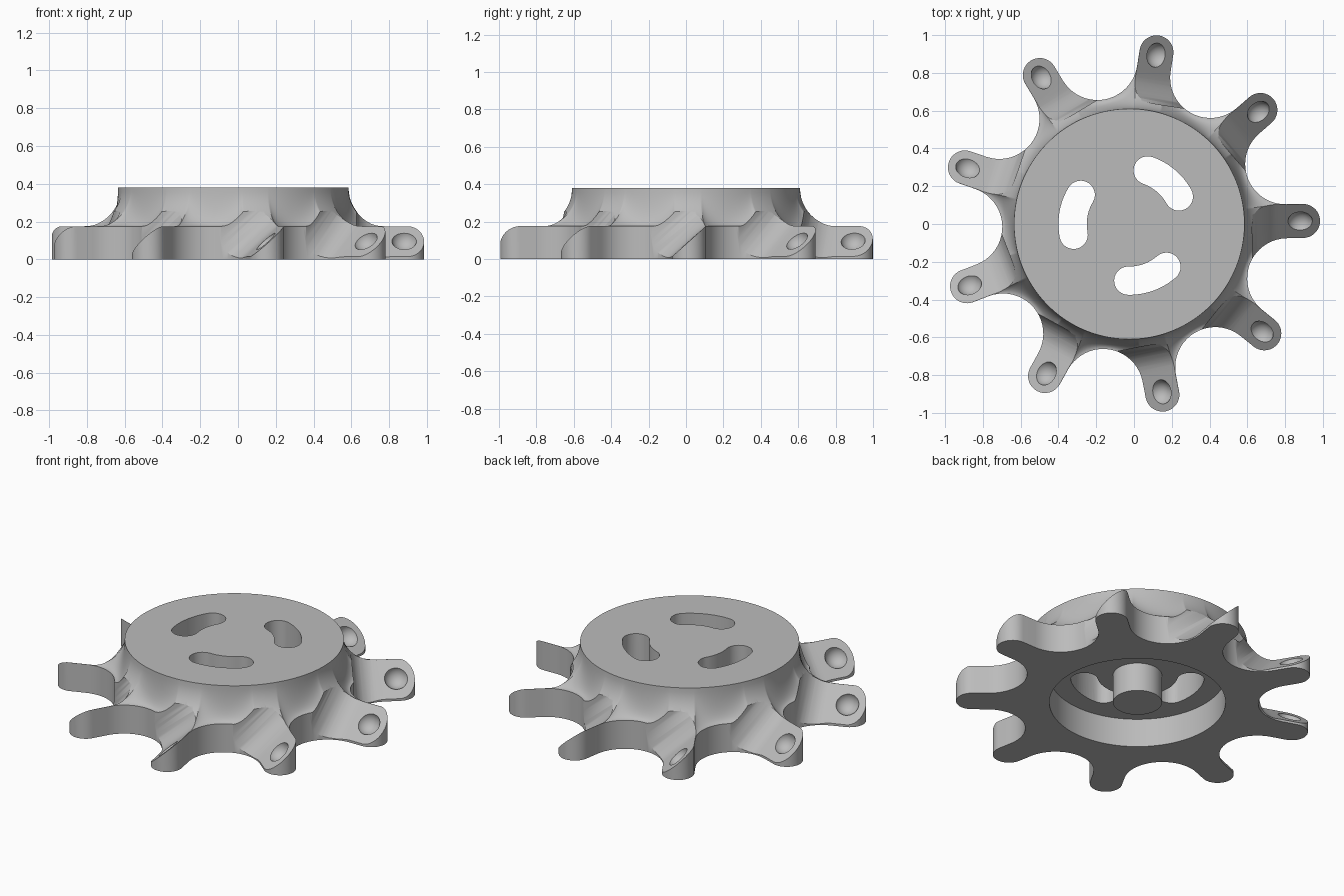
import bpy, bmesh
from math import sin, cos, radians, atan2, hypot, pi
from mathutils import Matrix, Vector

if "Cube" in bpy.data.objects:
    bpy.data.objects.remove(bpy.data.objects["Cube"])

TEETH = 9
STEP = 2 * pi / TEETH
START = radians(1)
CENTRE = Vector((-0.025, 0, 0))
LOBE_R, LOBE_W = 0.92, 0.09          # tooth tip centre and half width
GAP_R = 0.885                        # centre of the round gaps
GAP_W = GAP_R * sin(STEP / 2) - LOBE_W
HUB_R, PLATE_Z, TOP_Z = 0.61, 0.175, 0.38
FLARE_R = 0.81
RECESS_R, BOSS_R = 0.49, 0.136

metal = bpy.data.materials.new("grey")
metal.use_nodes = True
metal.diffuse_color = (0.5, 0.5, 0.5, 1)
metal.node_tree.nodes["Principled BSDF"].inputs["Base Color"].default_value = (0.5, 0.5, 0.5, 1)


def make_object(name, bm):
    bmesh.ops.recalc_face_normals(bm, faces=bm.faces)
    mesh = bpy.data.meshes.new(name)
    bm.to_mesh(mesh)
    bm.free()
    mesh.materials.append(metal)
    obj = bpy.data.objects.new(name, mesh)
    bpy.context.collection.objects.link(obj)
    return obj


def extrude_profile(bm, points, offset, matrix):
    """Closed prism from a loop of points."""
    a = [bm.verts.new(matrix @ Vector(p)) for p in points]
    b = [bm.verts.new(matrix @ (Vector(p) + offset)) for p in points]
    bm.faces.new(a)
    bm.faces.new(b)
    for i in range(len(a)):
        j = (i + 1) % len(a)
        bm.faces.new((a[i], a[j], b[j], b[i]))


def arc(cx, cy, r, start, end, n):
    return [(cx + r * cos(radians(start + (end - start) * i / n)),
             cy + r * sin(radians(start + (end - start) * i / n))) for i in range(n + 1)]


# Outline of rounded teeth and round gaps, as (angle, radius)
one_tooth = arc(LOBE_R, 0, LOBE_W, -90, 90, 18)
one_tooth += arc(GAP_R * cos(STEP / 2), GAP_R * sin(STEP / 2), GAP_W, 270, 130, 20)
outline = [(atan2(y, x) + START + k * STEP, hypot(x, y))
           for k in range(TEETH) for x, y in one_tooth]

# Wheel body: boss, recess, toothed plate, flare and hub lofted as rings
bm = bmesh.new()


def ring(radius, z):
    return [bm.verts.new((radius(r) * cos(a), radius(r) * sin(a), z)) for a, r in outline]


def flare(s):
    return lambda r: HUB_R + (min(r - 0.002, FLARE_R) - HUB_R) * s


rings = [ring(lambda r: BOSS_R, 0), ring(lambda r: BOSS_R, PLATE_Z),
         ring(lambda r: RECESS_R, PLATE_Z), ring(lambda r: RECESS_R, 0),
         ring(lambda r: r, 0), ring(lambda r: r, PLATE_Z)]
for i in range(13):
    t = i / 12 * pi / 2
    rings.append(ring(flare(1 - sin(t)), PLATE_Z + (TOP_Z - PLATE_Z) * (1 - cos(t))))
for low, high in zip(rings, rings[1:]):
    for i in range(len(low)):
        j = (i + 1) % len(low)
        bm.faces.new((low[i], low[j], high[j], high[i]))
bm.faces.new(rings[0])
bm.faces.new(rings[-1])
bmesh.ops.remove_doubles(bm, verts=bm.verts, dist=0.0002)
wheel = make_object("toothed_wheel", bm)

# Cutters: sloped tooth face with a rounded inner end, and a round dimple on it
slopes, dimples = bmesh.new(), bmesh.new()
tilt = radians(42)
profile = [(1.2, 0, 0)] + [(x, 0, z) for x, z in arc(0.79, 0.14, 0.14, 270, 180, 12)]
profile += [(0.65, 0, 0.5), (1.2, 0, 0.5)]
for k in range(TEETH):
    turn = Matrix.Rotation(START + k * STEP, 4, 'Z')
    face = turn @ Matrix.Translation((0, 0, 0.095)) @ Matrix.Rotation(tilt, 4, 'X')
    low_end = [Vector(p) - Vector((0, 0.2, 0)) for p in profile]
    extrude_profile(slopes, low_end, Vector((0, 0.45, 0)), face)
    bmesh.ops.create_uvsphere(dimples, u_segments=32, v_segments=16, radius=0.068,
                              matrix=face @ Matrix.Translation((0.905, 0, 0.02)))

# Cutters: three curved slots through the hub
slots = bmesh.new()
for k in range(3):
    loop = arc(0, 0, 0.375, -21, 21, 12)
    loop += arc(0.3 * cos(radians(21)), 0.3 * sin(radians(21)), 0.075, 21, 201, 14)[1:]
    loop += arc(0, 0, 0.225, 21, -21, 12)[1:]
    loop += arc(0.3 * cos(radians(21)), -0.3 * sin(radians(21)), 0.075, 159, 339, 14)[1:-1]
    extrude_profile(slots, [(x, y, 0.1) for x, y in loop], Vector((0, 0, 0.5)),
                    Matrix.Rotation(radians(50 + 120 * k), 4, 'Z'))

cutters = [make_object(n, b) for n, b in
           (("slope_cutter", slopes), ("dimple_cutter", dimples), ("slot_cutter", slots))]
for cutter in cutters:
    cutter.hide_render = True
    mod = wheel.modifiers.new(cutter.name, 'BOOLEAN')
    mod.operation = 'DIFFERENCE'
    mod.solver = 'EXACT'
    mod.object = cutter

# Bake the cuts and drop the cutters
bpy.context.view_layer.update()
graph = bpy.context.evaluated_depsgraph_get()
baked = bpy.data.meshes.new_from_object(wheel.evaluated_get(graph))
wheel.modifiers.clear()
wheel.data = baked
for cutter in cutters:
    bpy.data.objects.remove(cutter)
wheel.data.materials.clear()
wheel.data.materials.append(metal)
wheel.data.polygons.foreach_set("material_index", [0] * len(wheel.data.polygons))
wheel.data.transform(Matrix.Translation(CENTRE))

bpy.ops.object.select_all(action='DESELECT')
wheel.select_set(True)
bpy.context.view_layer.objects.active = wheel
bpy.ops.object.shade_smooth_by_angle(angle=radians(30))
